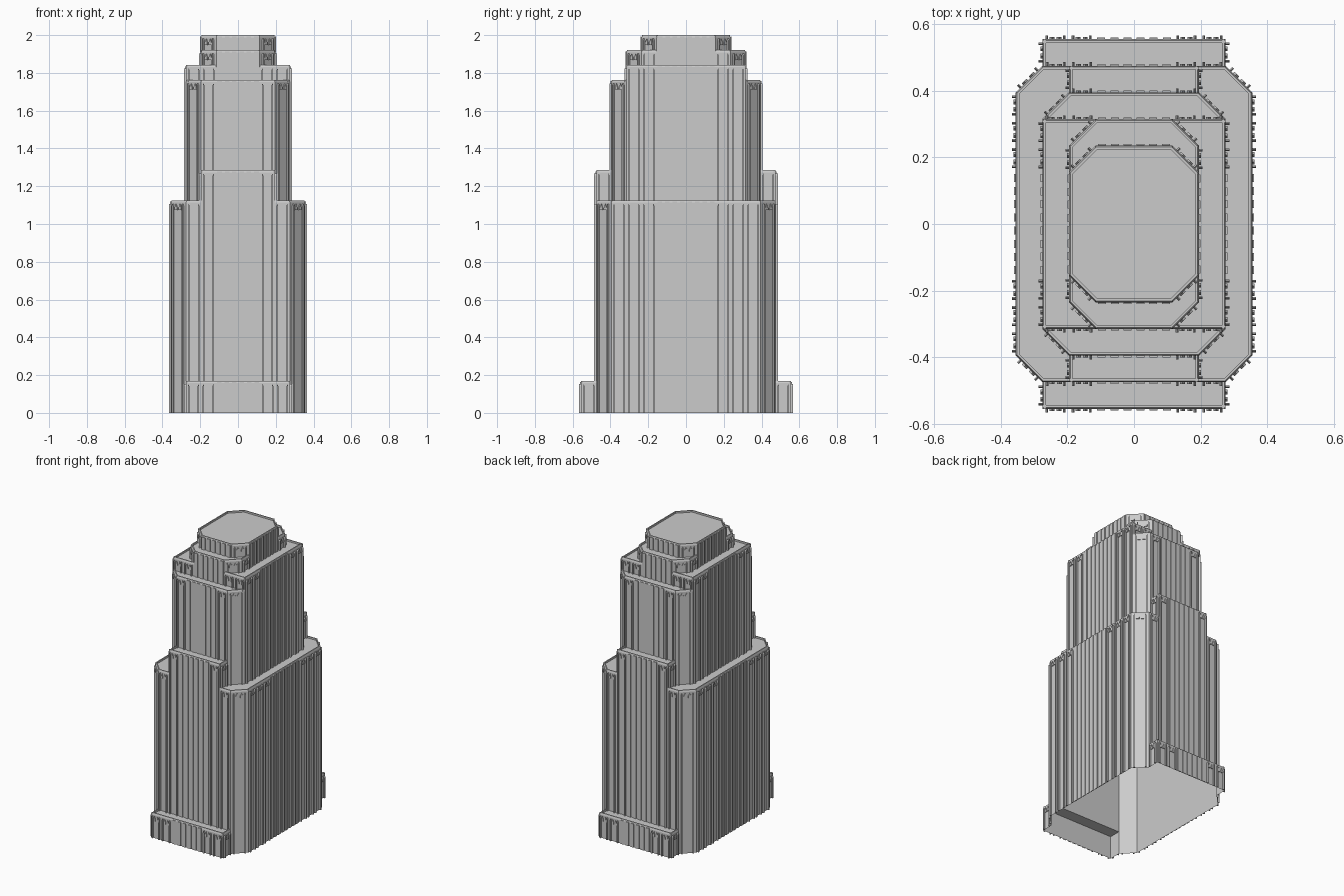
import bpy, bmesh
from mathutils import Vector

if "Cube" in bpy.data.objects:
    bpy.data.objects.remove(bpy.data.objects["Cube"])

LIP = 0.012                      # roof sits this far below the parapet top
Z = [0, 0.17, 1.125, 1.285, 1.763, 1.842, 1.921, 2.0]

# Walls: (start xy, end xy, bottom, top); mirrored in x and y
WALLS = [
    # faces toward front and back
    ((-.275, .555), (.275, .555), Z[0], Z[1]),
    ((-.195, .475), (.195, .475), Z[1], Z[3]),
    ((.195, .475), (.275, .475), Z[1], Z[2]),
    ((-.195, .395), (.195, .395), Z[3], Z[4]),
    ((-.115, .315), (.115, .315), Z[4], Z[6]),
    ((.115, .315), (.275, .315), Z[4], Z[5]),
    ((-.115, .235), (.115, .235), Z[6], Z[7]),
    # faces toward the sides
    ((.355, -.395), (.355, .395), Z[0], Z[2]),
    ((.275, .475), (.275, .555), Z[0], Z[1]),
    ((.275, -.315), (.275, .315), Z[2], Z[5]),
    ((.195, .395), (.195, .475), Z[2], Z[3]),
    ((.195, -.155), (.195, .155), Z[5], Z[7]),
    ((.195, .155), (.195, .235), Z[5], Z[6]),
    # chamfered corners
    ((.355, .395), (.275, .475), Z[0], Z[2]),
    ((.275, .315), (.195, .395), Z[2], Z[4]),
    ((.195, .235), (.115, .315), Z[5], Z[6]),
    ((.195, .155), (.115, .235), Z[6], Z[7]),
]


def mirror_y(half):
    return half + [(x, -y) for x, y in reversed(half)]


def mirror_x(half):
    return half + [(-x, y) for x, y in reversed(half)]


# Roofs: (name, outline, height, mirror sign in x, mirror sign in y)
ROOFS = [
    ("podium_roof", mirror_x([(.275, .475), (.275, .555)]), Z[1], 1, -1),
    ("lower_terrace", mirror_y([(.355, .395), (.275, .475), (.195, .475),
                                (.195, .395), (.275, .315)][::-1]), Z[2], -1, 1),
    ("projection_roof", mirror_x([(.195, .395), (.195, .475)]), Z[3], 1, -1),
    ("upper_terrace", mirror_x([(.275, .315), (.195, .395)]), Z[4], 1, -1),
    ("crown_terrace", mirror_y([(.195, .235), (.115, .315), (.275, .315)]), Z[5], -1, 1),
    ("crown_ledge", mirror_x([(.115, .235), (.195, .155), (.195, .235), (.115, .315)]),
     Z[6], 1, -1),
    ("top_roof", mirror_x(mirror_y([(.115, .235), (.195, .155)])[:4]), Z[7], 1, 1),
]


def finish(name, bm):
    bmesh.ops.recalc_face_normals(bm, faces=bm.faces)
    me = bpy.data.meshes.new(name)
    bm.to_mesh(me)
    bm.free()
    ob = bpy.data.objects.new(name, me)
    bpy.context.collection.objects.link(ob)


def prism(bm, o, t, n, pts, depth):
    """Extrude a wall-plane profile (s, z) outward, without a back face."""
    back = [bm.verts.new(o + t * s + Vector((0, 0, z))) for s, z in pts]
    front = [bm.verts.new(v.co + n * depth) for v in back]
    bm.faces.new(front)
    for i in range(len(pts)):
        j = (i + 1) % len(pts)
        bm.faces.new((back[i], back[j], front[j], front[i]))


def pointed(s, w, a, b, tip):
    return [(s - w, a), (s + w, a), (s + w, b), (s, b + tip), (s - w, b)]


shell, parapet, piers, bays = (bmesh.new() for _ in range(4))
done = set()
for p, q, z0, z1 in WALLS:
    for sx in (1, -1):
        for sy in (1, -1):
            a = Vector((p[0] * sx, p[1] * sy, 0))
            b = Vector((q[0] * sx, q[1] * sy, 0))
            key = (frozenset((tuple(a), tuple(b))), z0)
            if key in done:
                continue
            done.add(key)
            t = (b - a).normalized()
            n = Vector((t.y, -t.x, 0))
            if n.dot(a + b) < 0:
                n.negate()
            length = (b - a).length
            low = max(0, z0 - LIP)
            # plain wall
            shell.faces.new([shell.verts.new((v.x, v.y, z)) for v, z in
                             ((a, low), (b, low), (b, z1 - LIP), (a, z1 - LIP))])
            # sloped parapet
            sec = [(0, z1 - LIP), (-.004, z1), (-.011, z1), (-.011, z1 - LIP)]
            ends = [[parapet.verts.new(e + n * d + Vector((0, 0, z))) for d, z in sec]
                    for e in (a, b)]
            for i in range(3):
                parapet.faces.new((ends[0][i], ends[1][i], ends[1][i + 1], ends[0][i + 1]))
            for e in ends:
                parapet.faces.new(e)
            # bays: narrow piers in the middle, ornamented bays toward corners
            diagonal = abs(t.x * t.y) > .1
            count = 1 if diagonal else round(length / .08)
            for k in range(count):
                o = a + t * length * (k + .5) / count
                if diagonal or abs(o.dot(t)) > .14:
                    w = .036 if diagonal else .026
                    for s in (-w, w):
                        prism(bays, o, t, n, pointed(s, .004, low, z1 - .028, .01), .011)
                    for s in (-w * .42, w * .42):
                        prism(bays, o, t, n,
                              pointed(s, w * .28, z1 - .052, z1 - .04, .02), .006)
                else:
                    for s in (-.02, .02):
                        prism(piers, o, t, n,
                              [(s - .012, low), (s + .012, low),
                               (s + .012, z1 - .007), (s - .012, z1 - .007)], .005)

finish("tower_walls", shell)
finish("parapets", parapet)
finish("middle_piers", piers)
finish("ornamented_bays", bays)

# Roofs and terraces
for name, outline, z, mx, my in ROOFS:
    bm = bmesh.new()
    for sx, sy in {(1, 1), (mx, my)}:
        f = bm.faces.new([bm.verts.new((x * sx, y * sy, z - LIP)) for x, y in outline])
        f.normal_update()
        if f.normal.z < 0:
            f.normal_flip()
    me = bpy.data.meshes.new(name)
    bm.to_mesh(me)
    bm.free()
    bpy.context.collection.objects.link(bpy.data.objects.new(name, me))
